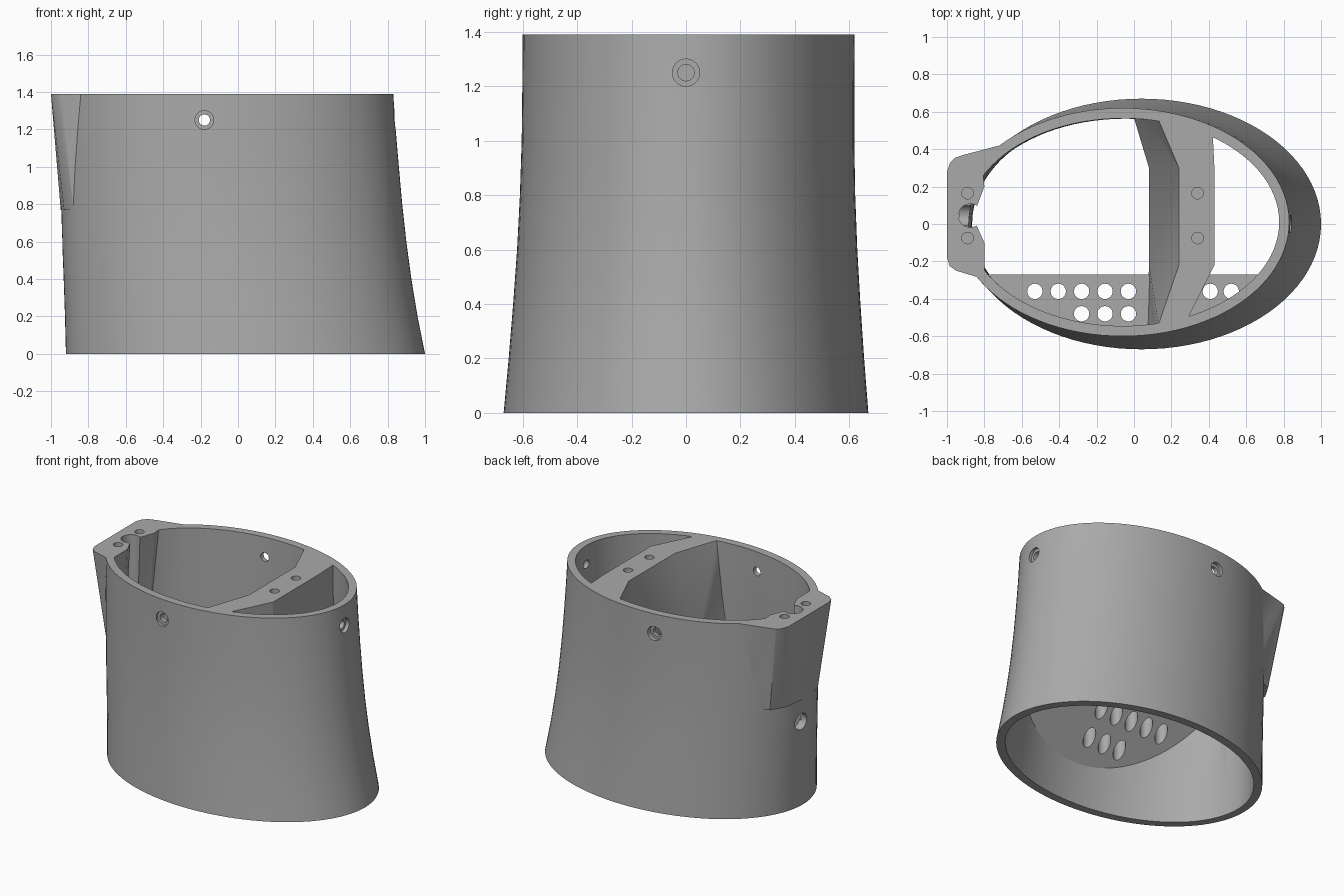
import bpy, bmesh, math
from mathutils import Vector

if "Cube" in bpy.data.objects:
    bpy.data.objects.remove(bpy.data.objects["Cube"])

grey = bpy.data.materials.new("plain_grey")
grey.use_nodes = True
grey.diffuse_color = (0.4, 0.4, 0.4, 1)
grey.node_tree.nodes["Principled BSDF"].inputs["Base Color"].default_value = (0.4, 0.4, 0.4, 1)

TOP = 1.39


def make(name, bm):
    """Turn a closed bmesh into an object with outward normals."""
    bmesh.ops.delete(bm, geom=[v for v in bm.verts if not v.link_faces], context="VERTS")
    bm.normal_update()
    bmesh.ops.triangulate(bm, faces=bm.faces[:])
    bmesh.ops.recalc_face_normals(bm, faces=bm.faces[:])
    if bm.calc_volume(signed=True) < 0:
        bmesh.ops.reverse_faces(bm, faces=bm.faces[:])
    mesh = bpy.data.meshes.new(name)
    bm.to_mesh(mesh)
    bm.free()
    mesh.materials.append(grey)
    ob = bpy.data.objects.new(name, mesh)
    bpy.context.scene.collection.objects.link(ob)
    return ob


def loft(name, rings):
    """Skin a stack of equal-length rings and cap both ends."""
    bm = bmesh.new()
    rows = [[bm.verts.new(p) for p in ring] for ring in rings]
    n = len(rows[0])
    for a, b in zip(rows, rows[1:]):
        for i in range(n):
            j = (i + 1) % n
            bm.faces.new((a[i], a[j], b[j], b[i]))
    bm.faces.new(rows[0][::-1])
    bm.faces.new(rows[-1])
    return make(name, bm)


def plan(points, z):
    return [(x, y, z) for x, y in points]


def rod(name, start, end, radius, sides=32):
    start, end = Vector(start), Vector(end)
    axis = end - start
    bm = bmesh.new()
    bmesh.ops.create_cone(bm, cap_ends=True, segments=sides, radius1=radius,
                          radius2=radius, depth=axis.length)
    turn = axis.to_track_quat("Z", "Y").to_matrix()
    for v in bm.verts:
        v.co = turn @ v.co + (start + end) / 2
    return make(name, bm)


def combine(target, tool, operation):
    """Apply a boolean and discard the tool; use the second solver if the first finds nothing."""
    before = target.data.copy()
    for solver in ("EXACT", "MANIFOLD"):
        target.data = before.copy()
        mod = target.modifiers.new("cut", "BOOLEAN")
        mod.operation = operation
        mod.solver = solver
        mod.object = tool
        bpy.context.view_layer.update()
        with bpy.context.temp_override(object=target, active_object=target):
            bpy.ops.object.modifier_apply(modifier=mod.name)
        if len(target.data.polygons):
            break
    bpy.data.objects.remove(tool)


# Flared oval wall: height, left x, right x, half depth
sections = [(0, -0.92, 1.0, 0.67), (0.2, -0.925, 0.96, 0.653), (0.4, -0.932, 0.927, 0.638),
            (0.6, -0.94, 0.9, 0.625), (0.8, -0.945, 0.878, 0.616), (1.0, -0.95, 0.86, 0.611),
            (1.2, -0.95, 0.843, 0.61), (TOP, -0.95, 0.83, 0.61)]


def oval(z, left, right, depth, wall=0.0):
    cx, rx, ry = (left + right) / 2, (right - left) / 2 - wall, depth - wall
    cy = 0.01 * z / TOP
    turns = [math.tau * i / 96 for i in range(96)]
    return [(cx + rx * math.cos(t), cy + ry * math.sin(t), z) for t in turns]


body = loft("oval_housing", [oval(*s) for s in sections])

# Overhanging rear mounting lug
bm = bmesh.new()
lug_top = [(-0.68, 0.43), (-0.8, 0.395), (-0.91, 0.37), (-0.955, 0.355), (-0.985, 0.325), (-1, 0.28),
           (-1, -0.18), (-0.985, -0.225), (-0.95, -0.25), (-0.8, -0.295), (-0.6, -0.2)]
lug_base = [(-0.7, 0.36), (-0.87, 0.3), (-0.93, 0.2), (-0.948, 0.05),
            (-0.93, -0.15), (-0.88, -0.22), (-0.6, -0.2)]
for p in plan(lug_top, TOP) + plan(lug_base, 0.77):
    bm.verts.new(p)
bmesh.ops.convex_hull(bm, input=bm.verts[:])
combine(body, make("lug", bm), "UNION")

# Inner void, from which the bridge, shelf and lug core are kept solid
inner = [oval(*s, wall=0.055) for s in sections]
inner[0] = [(x, y, -0.02) for x, y, z in inner[0]]
inner[-1] = [(x, y, TOP + 0.02) for x, y, z in inner[-1]]
void = loft("void", inner)

bridge_right = [(0.21, -0.67), (0.29, -0.5), (0.43, -0.22), (0.43, 0.3), (0.41, 0.7)]
bridge_top = bridge_right + [(0.07, 0.7), (0.24, 0.3), (0.24, -0.22), (0.13, -0.54), (0.08, -0.7)]
bridge_low = bridge_right + [(-0.04, 0.7), (0.08, 0.3), (0.08, -0.22), (0.07, -0.54), (0.06, -0.7)]
combine(void, loft("bridge", [plan(bridge_low, 0.74), plan(bridge_top, TOP), plan(bridge_top, 1.5)]),
        "DIFFERENCE")

shelf_profile = [(-0.27, 0.8), (-0.27, 0.71), (-0.85, -0.06), (-0.85, 0.8)]
combine(void, loft("shelf", [[(x, y, z) for y, z in shelf_profile] for x in (-1.2, 1.2)]), "DIFFERENCE")

core = [(-1.2, 0.5), (-0.81, 0.5), (-0.81, 0.3), (-0.8, 0.2), (-0.845, 0.08), (-0.845, 0.0),
        (-0.8, -0.1), (-0.8, -0.5), (-1.2, -0.5)]
core_low = [(x - 0.09, y) for x, y in core]
combine(void, loft("lug_core", [plan(core_low, -0.1), plan(core, TOP), plan(core, 1.5)]), "DIFFERENCE")
combine(body, void, "DIFFERENCE")

# Countersunk fixing holes near the top rim
for x, y, dx, dy in ((-0.18, -0.6, 0, -1), (-0.18, 0.61, 0, 1), (0.84, 0, 1, 0)):
    for radius, inset in ((0.05, 0.025), (0.03, 0.2)):
        start = (x - dx * inset, y - dy * inset, 1.25)
        end = (x + dx * 0.15, y + dy * 0.15, 1.25)
        combine(body, rod("fixing_hole", start, end, radius), "DIFFERENCE")

# Blind screw holes in the lug and bridge
for x in (-0.89, 0.34):
    for y in (0.165, -0.075):
        combine(body, rod("screw_hole", (x, y, 1.2), (x, y, 1.45), 0.031), "DIFFERENCE")

# Cable channel down the lug and its side outlet
combine(body, rod("cable_channel", (-0.875, 0.045, 0.59), (-0.875, 0.045, 1.45), 0.063), "DIFFERENCE")
combine(body, rod("cable_outlet", (-0.865, 0.045, 0.61), (-1.1, 0.045, 0.61), 0.058), "DIFFERENCE")

# Two rows of holes through the shelf
pitch = 0.125
rows = [(-0.53 + pitch * i, -0.36) for i in (0, 1, 2, 3, 4, 7.5, 8.4)]
rows += [(-0.28 + pitch * i, -0.48) for i in range(3)]
for x, y in rows:
    combine(body, rod("shelf_hole", (x, y, 0.05), (x, y, 0.9), 0.041, 24), "DIFFERENCE")

bpy.ops.object.select_all(action="DESELECT")
body.select_set(True)
bpy.context.view_layer.objects.active = body
bpy.ops.object.shade_smooth_by_angle(angle=math.radians(25))
